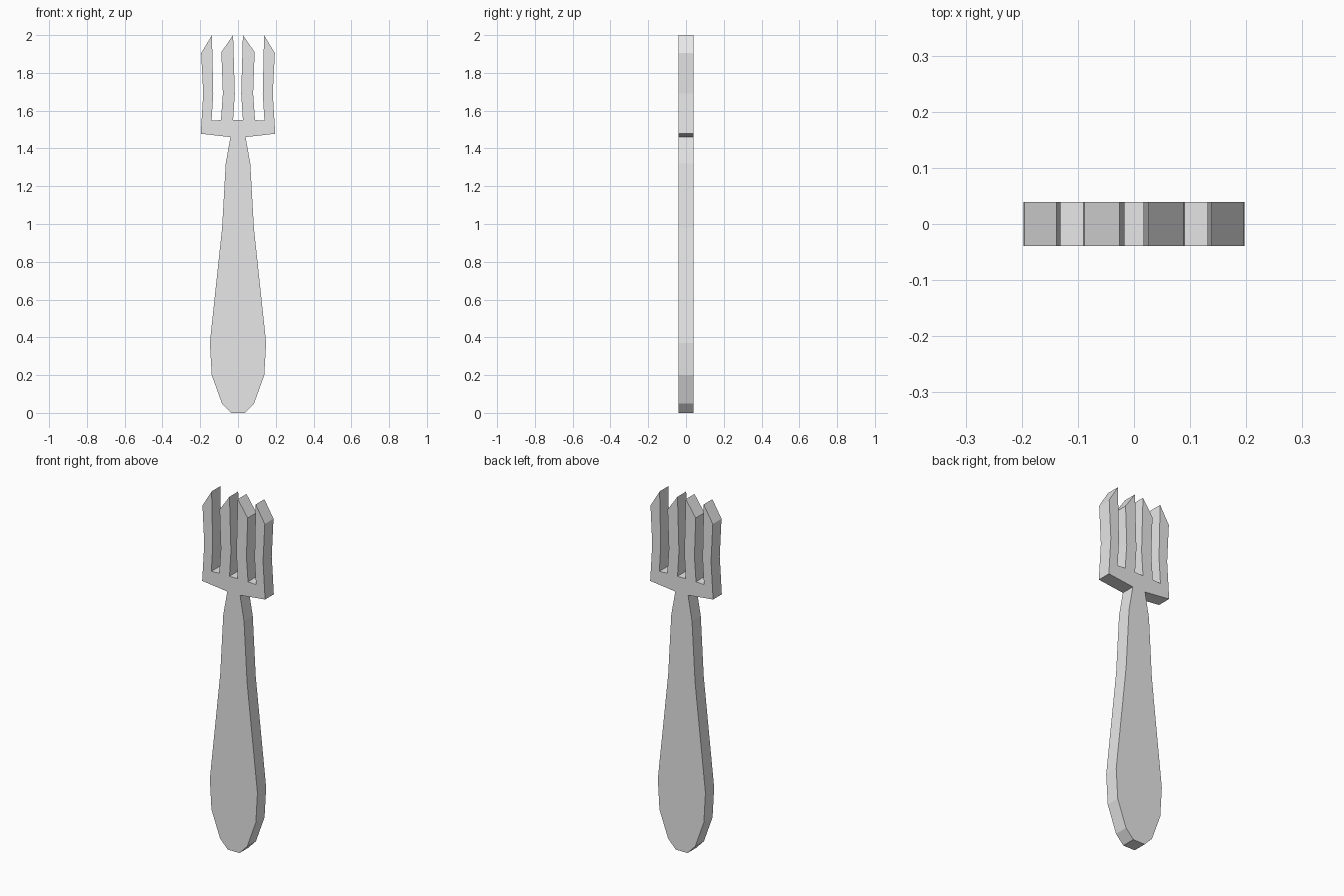
import bpy, bmesh

if "Cube" in bpy.data.objects:
    bpy.data.objects.remove(bpy.data.objects["Cube"])

grey = bpy.data.materials.new("light_grey")
grey.diffuse_color = (0.8, 0.8, 0.8, 1)
grey.use_nodes = True
grey.node_tree.nodes["Principled BSDF"].inputs["Base Color"].default_value = grey.diffuse_color

# Right half of the outline, from the butt of the handle up round the tines
handle = [(0.037, 0), (0.085, 0.05), (0.139, 0.2), (0.149, 0.37),
          (0.084, 0.98), (0.065, 1.32), (0.04, 1.46)]
outer_tine = [(0.197, 1.478), (0.184, 1.69), (0.195, 1.905), (0.138, 2.0),
              (0.131, 1.69), (0.14, 1.547)]
inner_tine = [(0.09, 1.55), (0.08, 1.69), (0.088, 1.91), (0.026, 2.0),
              (0.017, 1.69), (0.026, 1.55)]
half = handle + outer_tine + inner_tine
outline = half + [(-x, z) for x, z in reversed(half)]

# Flat fork: outline extruded through its thickness
T = 0.039
bm = bmesh.new()
front = bm.faces.new([bm.verts.new((x, -T, z)) for x, z in outline])
ext = bmesh.ops.extrude_face_region(bm, geom=[front], use_keep_orig=True)
for v in ext["geom"]:
    if isinstance(v, bmesh.types.BMVert):
        v.co.y = T
bmesh.ops.recalc_face_normals(bm, faces=bm.faces)
mesh = bpy.data.meshes.new("fork")
bm.to_mesh(mesh)
bm.free()
mesh.materials.append(grey)
bpy.context.collection.objects.link(bpy.data.objects.new("fork", mesh))
